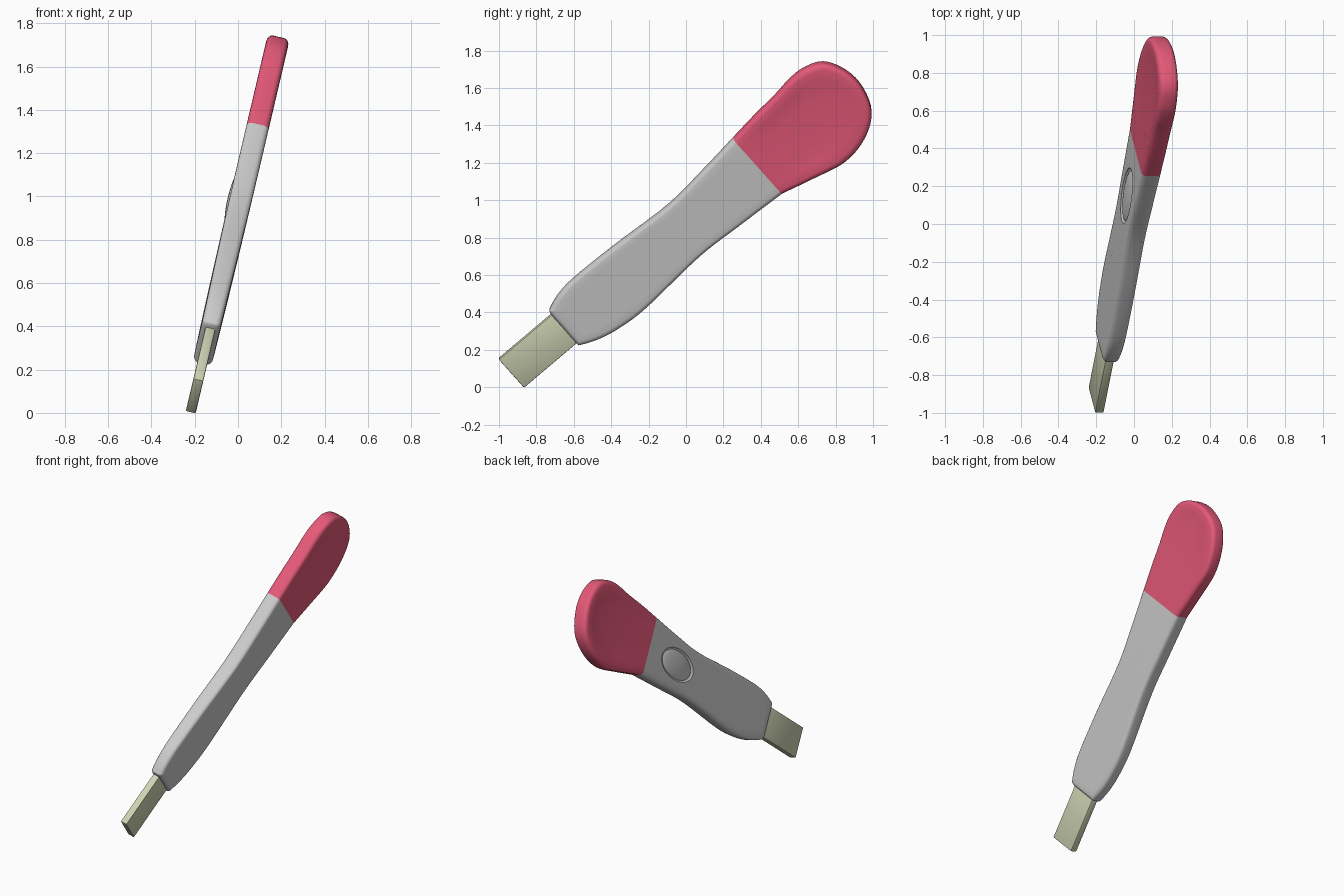
import bpy, bmesh, math
from mathutils import Matrix, Vector

if "Cube" in bpy.data.objects:
    bpy.data.objects.remove(bpy.data.objects["Cube"])

# Tilted frame of the cutter: length, width, thickness directions
a, t = math.radians(41), math.radians(13.2)
ey, ew = Vector((0, 1, 0)), Vector((math.sin(t), 0, math.cos(t)))
dl = ey * math.cos(a) + ew * math.sin(a)
dw = -ey * math.sin(a) + ew * math.cos(a)
FRAME = Matrix((dl, dw, dl.cross(dw))).transposed().to_4x4()
FRAME.translation = (-0.219, 0, 0)
SEAM, MID = 1.09, 0.668


def material(name, color):
    m = bpy.data.materials.new(name)
    m.diffuse_color = (*color, 1)
    m.use_nodes = True
    m.node_tree.nodes["Principled BSDF"].inputs["Base Color"].default_value = m.diffuse_color
    return m


def add(name, bm, mat=None):
    bmesh.ops.recalc_face_normals(bm, faces=bm.faces)
    me = bpy.data.meshes.new(name)
    bm.to_mesh(me)
    bm.free()
    ob = bpy.data.objects.new(name, me)
    ob.matrix_world = FRAME
    bpy.context.collection.objects.link(ob)
    if mat:
        me.materials.append(mat)
    return ob


def smooth(ob):
    bpy.ops.object.select_all(action='DESELECT')
    ob.select_set(True)
    bpy.context.view_layer.objects.active = ob
    bpy.ops.object.shade_smooth_by_angle(angle=math.radians(35))


def spline(pts, n=5):
    p = [Vector(q) for q in pts]
    p = [2 * p[0] - p[1]] + p + [2 * p[-1] - p[-2]]
    out = []
    for i in range(1, len(p) - 2):
        for k in range(n):
            u = k / n
            out.append(0.5 * (2 * p[i] + (p[i + 1] - p[i - 1]) * u
                       + (2 * p[i - 1] - 5 * p[i] + 4 * p[i + 1] - p[i + 2]) * u * u
                       + (3 * p[i] - p[i - 1] - 3 * p[i + 1] + p[i + 2]) * u ** 3))
    return out + [p[-2]]


def slab(name, pts, length, r, height, dish=0, mat=None):
    """Rounded plate: inset outline rings stacked through the thickness, flat at the seam."""
    outline = spline(pts)
    arc = [(r * (1 - math.cos(k * math.pi / 8)), r * (1 - math.sin(k * math.pi / 8)), 0)
           for k in range(5)]
    half = arc + [(0.06, 0, 0.4), (0.09, 0, 0.8), (0.13, 0, 1)]
    bm = bmesh.new()
    rings = []
    for sgn, prof in ((-1, half[::-1]), (1, half)):
        for inset, drop, d in prof:
            ring = []
            for l, w in outline:
                u = (l - SEAM) * (1 - inset / length)
                far = abs(u) / length
                h = height(far) - drop - dish * d * math.sin(math.pi * min(far, 1))
                ring.append(bm.verts.new((SEAM + u, MID + (w - MID) * (1 - inset / 0.2), sgn * h)))
            rings.append(ring)
    n = len(outline)
    for p, q in zip(rings, rings[1:]):
        for i in range(n):
            j = (i + 1) % n
            bm.faces.new((p[i], p[j], q[j], q[i]))
    bm.faces.new(rings[0])
    bm.faces.new(rings[-1])
    return add(name, bm, mat)


def ellipsoid(name, size, height):
    bm = bmesh.new()
    bmesh.ops.create_uvsphere(bm, u_segments=40, v_segments=20, radius=1)
    bmesh.ops.scale(bm, vec=size, verts=bm.verts)
    bmesh.ops.translate(bm, vec=(0.773, 0.66, height), verts=bm.verts)
    return add(name, bm)


# Grey handle body with a waist
body = slab("handle_body", [
    (1.09, .867), (.85, .84), (.58, .818), (.23, .838), (-.05, .846), (-.17, .835),
    (-.255, .808), (-.278, .785), (-.28, .68), (-.28, .57), (-.268, .548), (-.17, .507),
    (-.05, .482), (.13, .472), (.525, .498), (.8, .486), (1.09, .470)],
    1.37, 0.025, lambda f: 0.052 - 0.008 * f * f)

# Oval recess on the left face, with a domed thumb button in it
cutter = ellipsoid("recess_cutter", (.175, .1, .02), -.052)
mod = body.modifiers.new("recess", 'BOOLEAN')
mod.object = cutter
mod.solver = 'EXACT'
bpy.context.view_layer.objects.active = body
bpy.ops.object.modifier_apply(modifier="recess")
bpy.data.objects.remove(cutter)
smooth(body)
smooth(ellipsoid("thumb_button", (.165, .092, .024), -.036))

# Red grip, dished on both faces
smooth(slab("end_grip", [
    (1.09, .867), (1.25, .885), (1.413, .898), (1.52, .912), (1.62, .909), (1.723, .866),
    (1.783, .758), (1.793, .631), (1.742, .492), (1.62, .408), (1.458, .38),
    (1.27, .422), (1.09, .470)],
    0.70, 0.025, lambda f: 0.052, 0.012, material("red", (.78, .10, .19))))

# Square-ended blade
bm = bmesh.new()
bmesh.ops.create_cube(bm, size=1)
bmesh.ops.scale(bm, vec=(.453, .206, .047), verts=bm.verts)
bmesh.ops.translate(bm, vec=(-.4265, .672, 0), verts=bm.verts)
bmesh.ops.bevel(bm, geom=bm.edges[:], offset=.006, segments=2, profile=.5, affect='EDGES')
smooth(add("blade", bm, material("pale_olive", (.62, .65, .45))))
